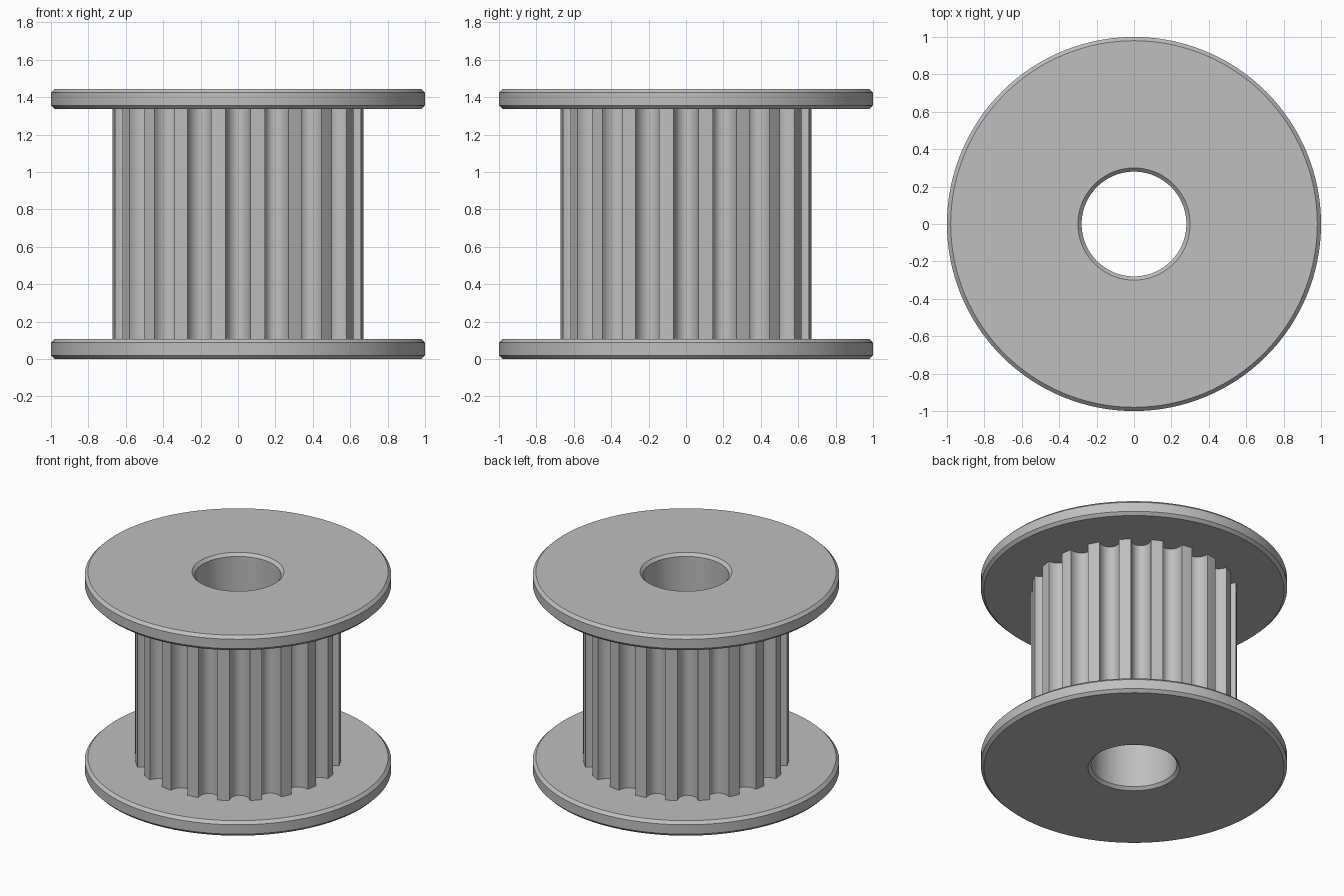
import bpy, bmesh, math
from math import sin, cos, pi, radians

cube = bpy.data.objects.get("Cube")
if cube:
    bpy.data.objects.remove(cube, do_unlink=True)

HEIGHT, FLANGE, CHAMFER = 1.444, 0.108, 0.02
BORE, OUTER = 0.28, 1.0
TEETH, TIP, GROOVE_HALF, GROOVE_DEPTH = 20, 0.673, 0.066, 0.083
SEGMENTS = 128

grey = bpy.data.materials.new("machined_grey")
grey.use_nodes = True
GREY = (0.52, 0.52, 0.52, 1)
grey.diffuse_color = GREY
grey.node_tree.nodes["Principled BSDF"].inputs["Base Color"].default_value = GREY


def loft(name, rings, closed=False, flip=False):
    """Join equal-length rings of points with quads."""
    bm = bmesh.new()
    loops = [[bm.verts.new(p) for p in ring] for ring in rings]
    pairs = list(zip(loops, loops[1:]))
    if closed:
        pairs.append((loops[-1], loops[0]))
    for low, high in pairs:
        for i in range(len(low)):
            j = (i + 1) % len(low)
            quad = [low[i], low[j], high[j], high[i]]
            bm.faces.new(quad[::-1] if flip else quad)
    mesh = bpy.data.meshes.new(name)
    bm.to_mesh(mesh)
    bm.free()
    mesh.materials.append(grey)
    obj = bpy.data.objects.new(name, mesh)
    bpy.context.collection.objects.link(obj)
    bpy.ops.object.select_all(action='DESELECT')
    obj.select_set(True)
    bpy.context.view_layer.objects.active = obj
    bpy.ops.object.shade_smooth_by_angle(angle=radians(30))
    return obj


def circle(r, z):
    return [(r * cos(2 * pi * i / SEGMENTS), r * sin(2 * pi * i / SEGMENTS), z)
            for i in range(SEGMENTS)]


def flange(name, outside, inside):
    """Disc with chamfered rim and a bore chamfered on the outside face."""
    up = 1 if inside > outside else -1
    c = CHAMFER * up
    profile = [(BORE, outside + c), (BORE + CHAMFER, outside),
               (OUTER - CHAMFER, outside), (OUTER, outside + c),
               (OUTER, inside - c), (OUTER - CHAMFER, inside), (BORE, inside)]
    loft(name, [circle(r, z) for r, z in profile], closed=True, flip=up < 0)


def toothed_outline():
    """Cylinder outline with rounded grooves; one groove faces each axis."""
    pts = []
    pitch = 2 * pi / TEETH
    edge = math.sqrt(TIP ** 2 - GROOVE_HALF ** 2)
    steps = 16
    for n in range(TEETH):
        a = n * pitch
        for k in range(steps + 1):
            t = pi * k / steps
            side = -GROOVE_HALF * cos(t)
            r = edge - GROOVE_DEPTH * sin(t)
            pts.append((r * cos(a) - side * sin(a), r * sin(a) + side * cos(a)))
        # crown of the tooth
        mid = a + pitch / 2
        pts.append((TIP * cos(mid), TIP * sin(mid)))
    return pts


# End flanges
flange("bottom_flange", 0, FLANGE)
flange("top_flange", HEIGHT, HEIGHT - FLANGE)

# Toothed drum between the flanges
outline = toothed_outline()
ends = (FLANGE, HEIGHT - FLANGE)
loft("toothed_drum", [[(x, y, z) for x, y in outline] for z in ends])

# Inner wall of the shaft hole
loft("shaft_bore", [circle(BORE, z) for z in ends], flip=True)
